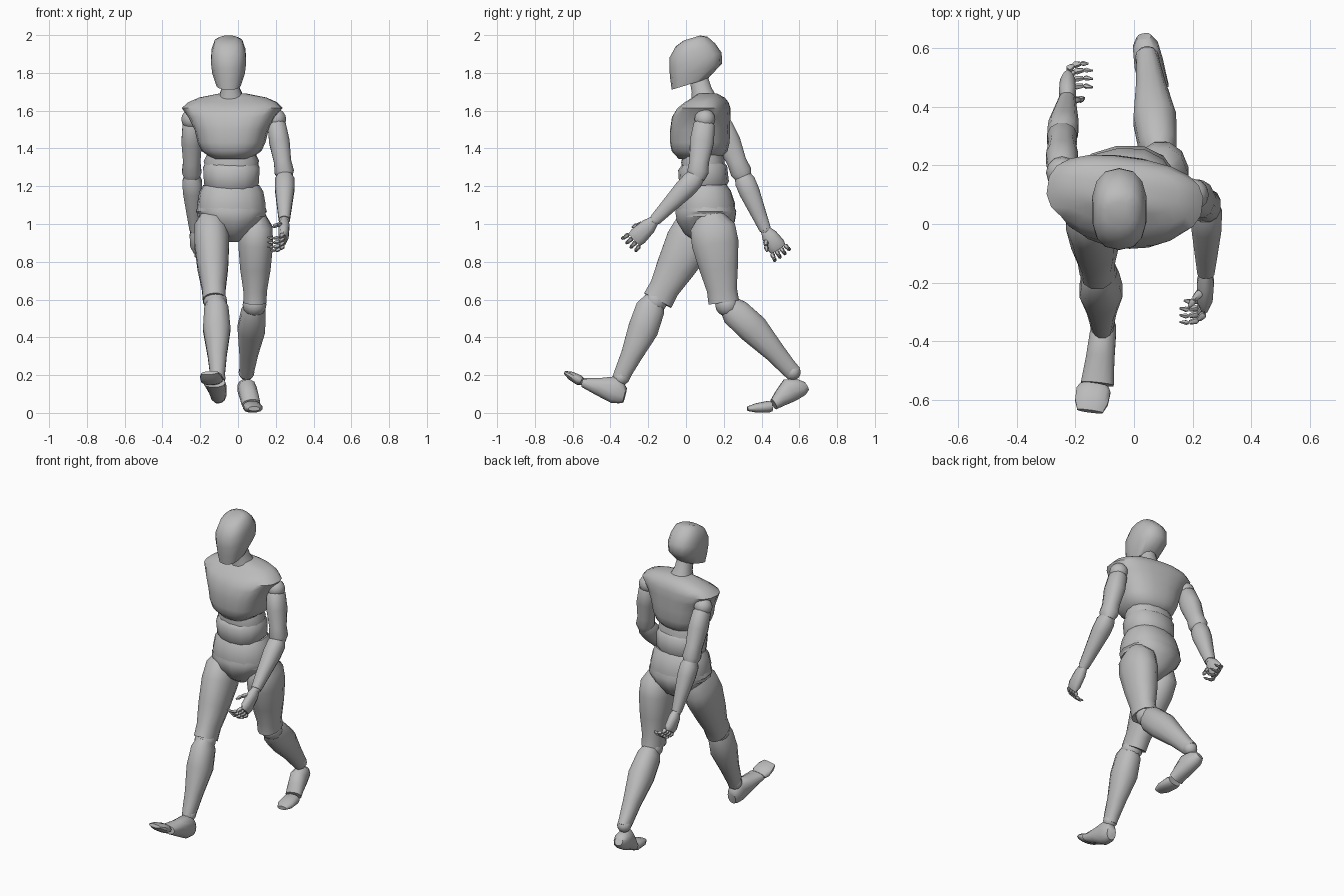
import bpy, bmesh, math
from mathutils import Vector

cube = bpy.data.objects.get("Cube")
if cube:
    bpy.data.objects.remove(cube, do_unlink=True)

grey = bpy.data.materials.new("plain_grey")
grey.use_nodes = True
grey.diffuse_color = (0.5, 0.5, 0.5, 1)
bsdf = grey.node_tree.nodes["Principled BSDF"]
bsdf.inputs["Base Color"].default_value = (0.5, 0.5, 0.5, 1)
bsdf.inputs["Roughness"].default_value = 0.6


def frame(a, b, twist=0):
    """Unit axis, side and depth directions of a part running from a to b."""
    n = (b - a).normalized()
    side = Vector((1, twist, 0))
    side = (side - n * side.dot(n)).normalized()
    return n, side, n.cross(side)


def finish(name, bm, angle):
    bmesh.ops.recalc_face_normals(bm, faces=bm.faces)
    mesh = bpy.data.meshes.new(name)
    bm.to_mesh(mesh)
    bm.free()
    mesh.materials.append(grey)
    obj = bpy.data.objects.new(name, mesh)
    bpy.context.collection.objects.link(obj)
    bpy.ops.object.select_all(action='DESELECT')
    obj.select_set(True)
    bpy.context.view_layer.objects.active = obj
    bpy.ops.object.shade_smooth_by_angle(angle=math.radians(angle))


def loft(name, a, b, rings, sides=12, power=0.88, twist=0):
    """Skin rings (t, side radius, depth radius, depth offset) from a to b."""
    a, b = Vector(a), Vector(b)
    n, side, depth = frame(a, b, twist)
    bm = bmesh.new()
    loops = []
    for t, rs, rd, *off in rings:
        centre = a.lerp(b, t) + depth * (off[0] if off else 0)
        loop = []
        for i in range(sides):
            ang = math.tau * (i + 0.5) / sides
            c, s = math.cos(ang), math.sin(ang)
            c = math.copysign(abs(c) ** power, c)
            s = math.copysign(abs(s) ** power, s)
            loop.append(bm.verts.new(centre + side * rs * c + depth * rd * s))
        loops.append(loop)
    for lo, hi in zip(loops, loops[1:]):
        for i in range(sides):
            j = (i + 1) % sides
            bm.faces.new((lo[i], lo[j], hi[j], hi[i]))
    bm.faces.new(loops[0])
    bm.faces.new(loops[-1])
    finish(name, bm, 50)


def ball(name, centre, radius):
    bm = bmesh.new()
    bmesh.ops.create_uvsphere(bm, u_segments=12, v_segments=8, radius=radius)
    bmesh.ops.translate(bm, verts=bm.verts, vec=Vector(centre))
    finish(name, bm, 60)


# Head and neck
loft("head", (-.05, -.053, 1.98), (-.05, .02, 1.74),
     [(.08, .045, .045, -.082), (.15, .075, .088, -.075), (.34, .091, .127, -.065),
      (.56, .095, .145, -.065), (.78, .088, .143, -.052), (1, .066, .1, 0)],
     14, .8)
loft("neck", (-.045, .065, 1.78), (-.035, .1, 1.64),
     [(0, .045, .05), (.5, .052, .055), (1, .08, .075)])

# Torso, stacked from chest to pelvis; shoulders and hips turn opposite ways
loft("chest", (-.033, .08, 1.69), (-.033, .08, 1.345),
     [(0, .075, .05, -.035), (.06, .18, .08, -.04), (.13, .235, .108, -.03),
      (.22, .268, .133, -.015), (.36, .23, .15, 0), (.55, .195, .156, .005),
      (.75, .178, .155, .007), (.88, .157, .146, .008), (1, .10, .11, .008)],
     20, .8, -.14)
loft("ribcage_base", (-.035, .085, 1.39), (-.035, .095, 1.25),
     [(0, .12, .1), (.4, .148, .115), (1, .13, .11)], 14, twist=-.07)
loft("belly", (-.035, .085, 1.33), (-.035, .1, 1.165),
     [(0, .135, .1), (.2, .153, .13), (.7, .148, .132), (1, .11, .1)], 14)
loft("waist", (-.035, .1, 1.205), (-.035, .105, 1.04),
     [(0, .15, .115), (.2, .17, .137), (.6, .182, .157), (1, .18, .152)],
     14, twist=.1)
loft("pelvis", (-.035, .105, 1.12), (-.035, .105, .905),
     [(0, .17, .14), (.25, .188, .163), (.5, .15, .155),
      (.8, .08, .115), (1, .035, .05)], 14, twist=.14)

# Shared limb profiles
UPPER_ARM = [(0, .028, .035), (.1, .05, .058), (.4, .056, .066),
             (.75, .047, .053), (.93, .053, .058), (1.07, .035, .04)]
FOREARM = [(-.04, .035, .04), (.1, .053, .056), (.3, .053, .056),
           (.7, .04, .042), (1, .03, .032)]
THIGH = [(-.05, .05, .065), (.1, .09, .122), (.3, .095, .128), (.6, .083, .105),
         (.85, .065, .082), (1, .062, .084)]
SHIN = [(-.04, .045, .055), (.08, .066, .08), (.35, .075, .083, -.008),
        (.7, .052, .058, -.005), (.92, .042, .048), (1.02, .035, .045)]


def finger(name, start, directions, length, radius):
    """Chain of short tapering segments with small gaps between them."""
    p = start
    for k, d in enumerate(directions):
        q = p + d.normalized() * length
        r = radius * (1 - .15 * k)
        tip = .35 if k == len(directions) - 1 else .7
        loft(f"{name}_{k + 1}", p, q,
             [(0, r * .6, r * .6), (.25, r, r), (.9, r * tip, r * tip)], 6)
        p = q


def hand(side, start, knuckles):
    a, b = Vector(start), Vector(knuckles)
    n, across, depth = frame(a, b)
    inward = Vector((-1 if a.x > 0 else 1, 0, 0))
    loft(side + "_palm", a, b, [(0, .022, .026), (.3, .03, .042), (.8, .028, .05),
                                (1, .016, .044)], 10)
    curl = [n * .7 + inward * .5, n * .3 + inward * .9, inward - n * .2]
    for i, name in enumerate(("index", "middle", "ring", "little")):
        spread = .042 - .028 * i
        finger(f"{side}_{name}_finger", b + depth * spread,
               [c + depth * spread * 2 for c in curl],
               .035 if i < 3 else .029, .013)
    reach = n * .6 + depth * .4 + inward * .6
    finger(side + "_thumb", a.lerp(b, .4) + depth * .03 + inward * .015,
           [reach, reach + n * .4], .038, .015)


def arm(side, shoulder, elbow, wrist, knuckles):
    ball(side + "_shoulder_joint", shoulder, .055)
    loft(side + "_upper_arm", shoulder, elbow, UPPER_ARM)
    ball(side + "_elbow_joint", elbow, .042)
    loft(side + "_forearm", elbow, wrist, FOREARM)
    ball(side + "_wrist_joint", wrist, .028)
    hand(side, wrist, knuckles)


arm("left", (.2, .1, 1.555), (.248, .06, 1.255), (.245, -.165, 1.02), (.24, -.275, .915))
arm("right", (-.245, .175, 1.555), (-.245, .3, 1.255), (-.228, .42, .97), (-.225, .49, .865))


def leg(side, hip, thigh_end, shin_top, ankle):
    loft(side + "_thigh", hip, thigh_end, THIGH)
    ball(side + "_knee_joint", Vector(thigh_end).lerp(Vector(shin_top), .5), .063)
    loft(side + "_shin", shin_top, ankle, SHIN)
    ball(side + "_ankle_joint", ankle, .042)


leg("left", (.095, .135, 1.03), (.09, .2, .585), (.085, .235, .56), (.045, .565, .215))
leg("right", (-.145, .085, 1.03), (-.125, -.15, .595), (-.115, -.175, .585), (-.108, -.345, .185))

# Feet: the left one pushes off its toes, the right one lands on its heel
loft("left_foot", (.036, .625, .135), (.07, .465, .045),
     [(-.08, .025, .025), (.08, .044, .05, .01), (.4, .05, .066, .024),
      (.75, .05, .046, .012), (1, .05, .03)])
loft("left_toes", (.073, .455, .034), (.085, .325, .022),
     [(0, .045, .026), (.15, .05, .032), (.65, .05, .025), (1, .03, .012)])
loft("right_foot", (-.1, -.325, .105), (-.125, -.545, .16),
     [(-.02, .03, .04, -.012), (.08, .042, .058, -.004), (.25, .046, .075, .005),
      (.6, .05, .05), (1, .058, .025)])
loft("right_toes", (-.135, -.55, .165), (-.15, -.638, .212),
     [(0, .05, .02), (.2, .06, .028), (.65, .058, .024), (1, .045, .01)])
